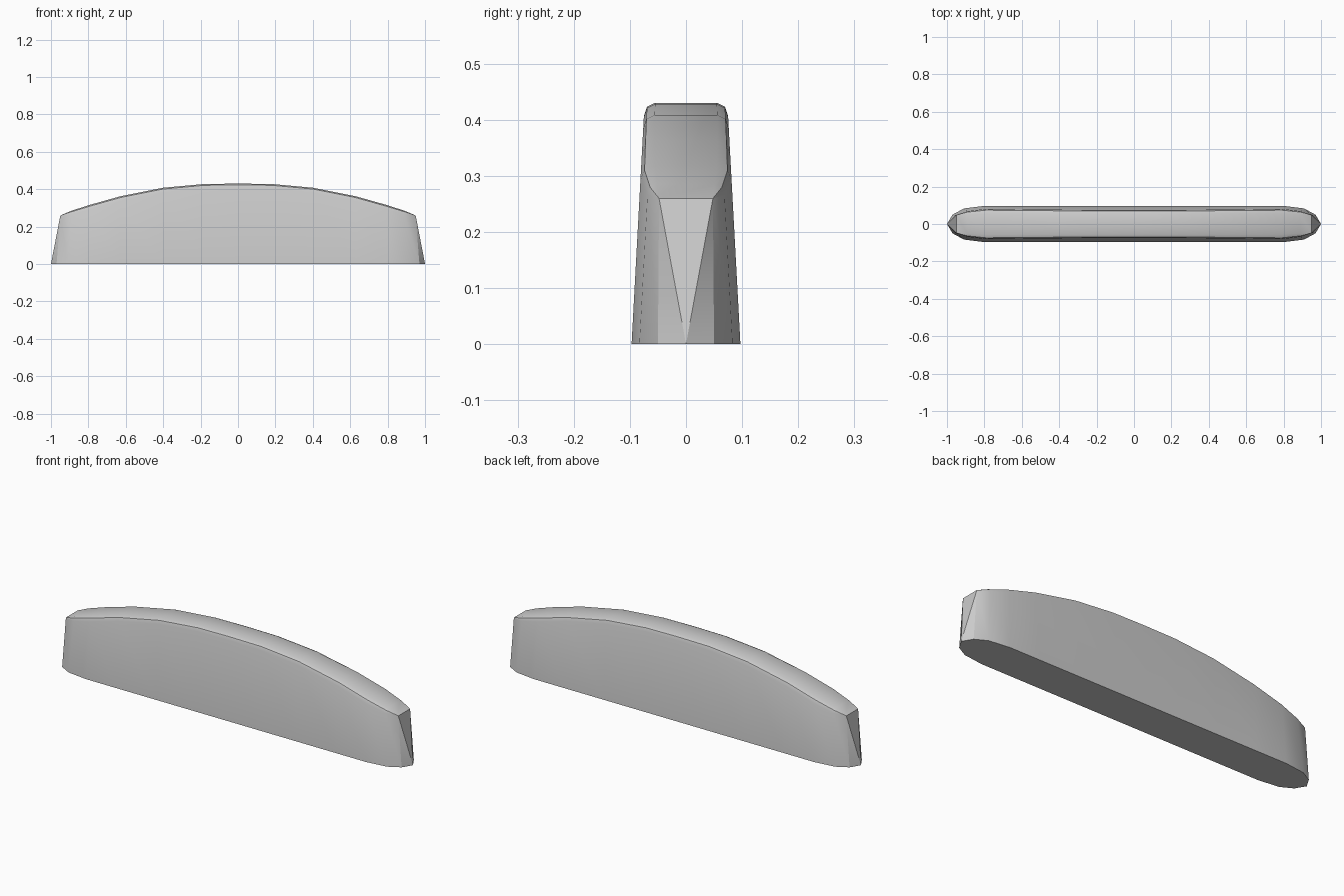
import bpy
import bmesh
import math

cube = bpy.data.objects.get("Cube")
if cube:
    bpy.data.objects.remove(cube, do_unlink=True)

grey = bpy.data.materials.new("light_grey")
grey.use_nodes = True
colour = (0.6, 0.6, 0.6, 1)
grey.diffuse_color = colour
grey.node_tree.nodes["Principled BSDF"].inputs["Base Color"].default_value = colour

# Half profile, from the middle to the end:
# base x, base half width, top x, top half width, crown height
half = [
    (0.0, 0.097, 0.0, 0.055, 0.43),
    (0.18, 0.097, 0.18, 0.055, 0.428),
    (0.4, 0.097, 0.4, 0.056, 0.408),
    (0.63, 0.097, 0.63, 0.056, 0.362),
    (0.8, 0.097, 0.79, 0.055, 0.317),
    (0.91, 0.083, 0.89, 0.051, 0.285),
    (0.97, 0.05, 0.95, 0.048, 0.26),
]
stations = [(-bx, w, -tx, t, h) for bx, w, tx, t, h in half[:0:-1]] + half

bm = bmesh.new()


def section(bx, width, tx, top, height):
    """Tapered cross-section with a bevelled crown."""
    drop = min(0.024, (width - top) * 0.6)
    shoulder = max(top, width - 0.054 * (height - drop))
    side = [(bx, width, 0),
            (tx, shoulder, height - drop),
            (tx, top + (shoulder - top) * 0.72, height - drop * 0.3),
            (tx, top, height)]
    ring = side + [(x, -y, z) for x, y, z in reversed(side)]
    return [bm.verts.new(p) for p in ring]


# Long body lofted through the sections
rings = [section(*s) for s in stations]
for a, b in zip(rings, rings[1:]):
    for i in range(len(a)):
        j = (i + 1) % len(a)
        bm.faces.new((a[i], a[j], b[j], b[i]))

# Pointed ends: base tip, sloping end face and two side facets
for ring, sign in ((rings[0], -1), (rings[-1], 1)):
    tip = bm.verts.new((sign, 0, 0))
    for i in range(len(ring)):
        bm.faces.new((ring[i], ring[(i + 1) % len(ring)], tip))

bmesh.ops.remove_doubles(bm, verts=bm.verts, dist=0.0005)
bmesh.ops.recalc_face_normals(bm, faces=bm.faces)
mesh = bpy.data.meshes.new("arched_bar")
bm.to_mesh(mesh)
bm.free()
mesh.materials.append(grey)

bar = bpy.data.objects.new("arched_bar", mesh)
bpy.context.collection.objects.link(bar)
bpy.context.view_layer.objects.active = bar
bar.select_set(True)
bpy.ops.object.shade_smooth_by_angle(angle=math.radians(32))
